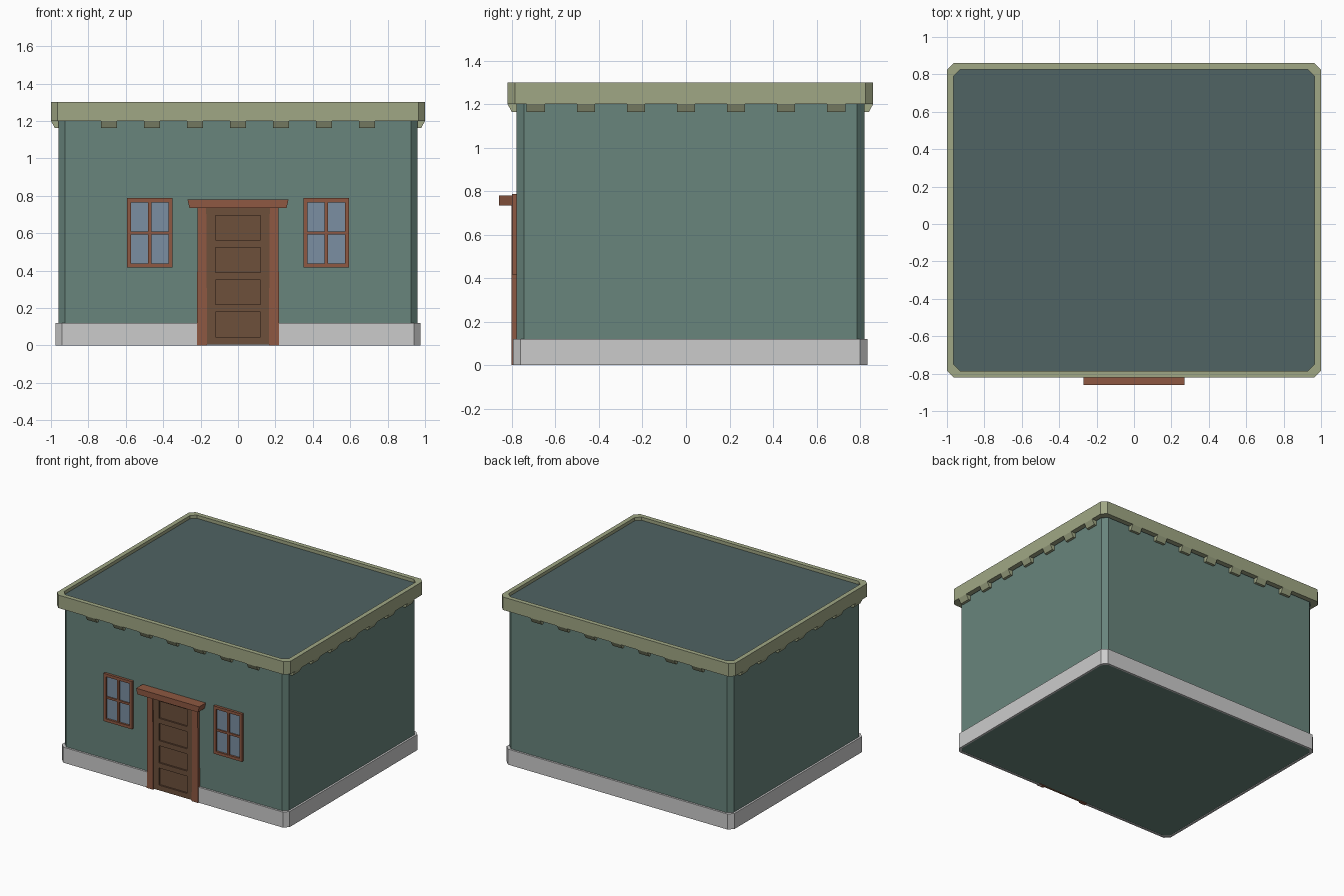
import bpy
from mathutils import Vector

if "Cube" in bpy.data.objects:
    bpy.data.objects.remove(bpy.data.objects["Cube"])

CY = 0.02  # the building body sits slightly behind centre; the door hood balances it


def material(name, rgb):
    m = bpy.data.materials.new(name)
    m.diffuse_color = (*rgb, 1)
    m.use_nodes = True
    m.node_tree.nodes["Principled BSDF"].inputs["Base Color"].default_value = m.diffuse_color
    return m


WALL = material("green_plaster", (0.14, 0.234, 0.202))
TRIM = material("olive_trim", (0.352, 0.386, 0.234))
ROOF = material("dark_roof", (0.08, 0.125, 0.125))
WOOD = material("red_wood", (0.271, 0.099, 0.054))
DOOR = material("brown_wood", (0.153, 0.079, 0.044))
GLASS = material("glass", (0.197, 0.275, 0.364))


def make(name, solids, mat=None):
    """Join solids, each given as (first end loop, second end loop)."""
    verts, faces = [], []
    for a, b in solids:
        s, n = len(verts), len(a)
        verts += list(a) + list(b)
        faces += [[s + i for i in reversed(range(n))], [s + n + i for i in range(n)]]
        faces += [[s + i, s + (i + 1) % n, s + n + (i + 1) % n, s + n + i] for i in range(n)]
    return finish(name, verts, faces, mat)


def finish(name, verts, faces, mat):
    me = bpy.data.meshes.new(name)
    me.from_pydata([tuple(v) for v in verts], [], faces)
    me.update()
    if mat:
        me.materials.append(mat)
    ob = bpy.data.objects.new(name, me)
    bpy.context.collection.objects.link(ob)
    return ob


def upright(pts, z0, z1):
    return [(x, y, z0) for x, y in pts], [(x, y, z1) for x, y in pts]


def facing(pts, y_back, y_front):
    """Outline in x, z (counter-clockwise from the front) pushed out towards -y."""
    return [(x, y_back, z) for x, z in pts], [(x, y_front, z) for x, z in pts]


def panel(x0, x1, z0, z1, y_back, y_front):
    return facing([(x0, z0), (x1, z0), (x1, z1), (x0, z1)], y_back, y_front)


def octagon(hx, hy, c=0.035):
    """Rectangle with cut corners, counter-clockwise, starting on the front right."""
    return [(x, y + CY) for x, y in (
        (hx - c, -hy), (hx, -hy + c), (hx, hy - c), (hx - c, hy),
        (-hx + c, hy), (-hx, hy - c), (-hx, -hy + c), (-hx + c, -hy))]


# walls and recessed flat roof
make("walls", [upright(octagon(0.96, 0.80), 0.005, 1.2)], WALL)
make("roof", [upright(octagon(0.965, 0.805), 1.2, 1.275)], ROOF)

# plinth, left open at the doorway
outer, inner = octagon(0.975, 0.815), octagon(0.96, 0.80)
gap = 0.19
loop = ([(gap, CY - 0.815)] + outer + [(-gap, CY - 0.815), (-gap, CY - 0.80)]
        + inner[::-1] + [(gap, CY - 0.80)])
make("plinth", [upright(loop, 0, 0.12)])

# cornice ring around the roof
loops = []
for hx, hy, z in ((1, 0.84, 1.2), (1, 0.84, 1.3), (0.965, 0.805, 1.3), (0.965, 0.805, 1.2)):
    loops += [(x, y, z) for x, y in octagon(hx, hy)]
quads = [[k * 8 + i, k * 8 + (i + 1) % 8, (k + 1) % 4 * 8 + (i + 1) % 8, (k + 1) % 4 * 8 + i]
         for k in range(4) for i in range(8)]
finish("cornice", loops, quads, TRIM)

# small sloped brackets under the cornice on all four sides
profile = [(0, 1.163), (0.02, 1.163), (0.04, 1.2), (0, 1.2)]
sides = [("front", Vector((0, -1, 0)), 0.78), ("back", Vector((0, 1, 0)), 0.82),
         ("right", Vector((1, 0, 0)), 0.96), ("left", Vector((-1, 0, 0)), 0.96)]
for side, out, dist in sides:
    along = Vector((0, 0, 1)).cross(out)
    solids = []
    for k in range(-3, 4):
        ends = [[out * (dist + o) + along * (k * 0.23 + e) + Vector((0, 0, z))
                 for o, z in profile] for e in (0.042, -0.042)]
        solids.append(ends)
    make(side + "_brackets", solids, TRIM)

# windows: pane, outer frame and crossing bars
for side, cx in (("left", -0.471), ("right", 0.471)):
    x0, x1, z0, z1, f = cx - 0.122, cx + 0.122, 0.417, 0.787, 0.022
    make(side + "_window_pane", [panel(x0 + f, x1 - f, z0 + f, z1 - f, -0.775, -0.785)], GLASS)
    make(side + "_window_frame", [
        panel(x0, x0 + f, z0, z1, -0.775, -0.80),
        panel(x1 - f, x1, z0, z1, -0.775, -0.80),
        panel(x0 + f, x1 - f, z0, z0 + f, -0.775, -0.80),
        panel(x0 + f, x1 - f, z1 - f, z1, -0.775, -0.80),
        panel(cx - 0.009, cx + 0.009, z0 + f, z1 - f, -0.775, -0.796),
        panel(x0 + f, x1 - f, 0.594, 0.61, -0.775, -0.795)], WOOD)

# door: back board with stiles and rails leaving four sunken panels
parts = [panel(-0.17, 0.17, 0.005, 0.735, -0.775, -0.783),
         panel(-0.17, -0.12, 0.005, 0.735, -0.783, -0.795),
         panel(0.12, 0.17, 0.005, 0.735, -0.783, -0.795)]
for k in range(5):
    z = 0.005 + k * 0.1725
    parts.append(panel(-0.12, 0.12, z, z + 0.04, -0.783, -0.795))
make("door", parts, DOOR)

# slightly tapered door posts and the projecting hood
for side, s in (("left", -1), ("right", 1)):
    pts = [(0.165 * s, 0), (0.22 * s, 0), (0.216 * s, 0.74), (0.17 * s, 0.74)]
    make(side + "_door_post", [facing(pts if s > 0 else pts[::-1], -0.775, -0.802)], WOOD)
hood = [(-0.26, 0.735), (0.26, 0.735), (0.27, 0.78), (-0.27, 0.78)]
make("door_hood", [facing(hood, -0.775, -0.86)], WOOD)
